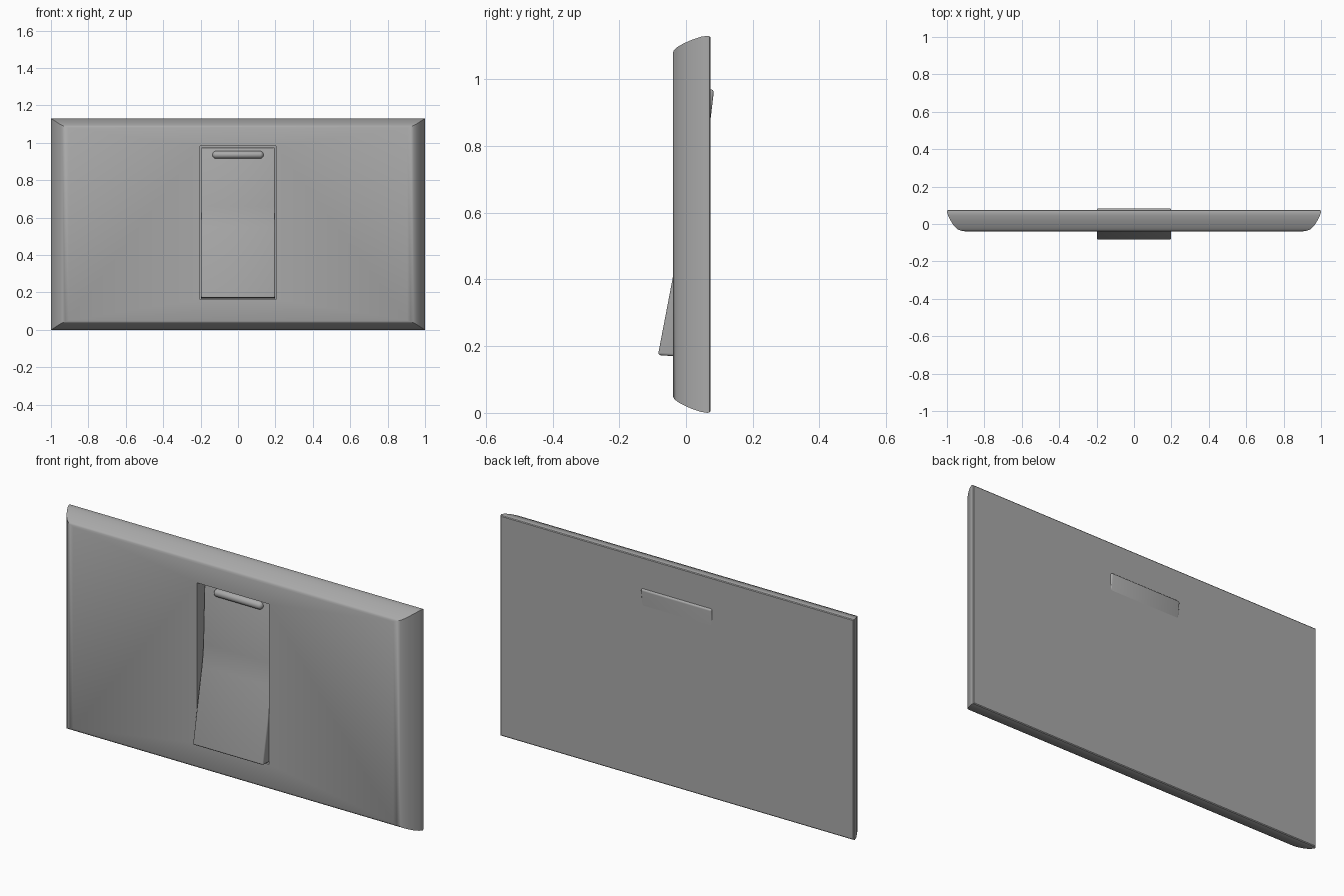
import bpy, bmesh, math
from mathutils import Matrix

if "Cube" in bpy.data.objects:
    bpy.data.objects.remove(bpy.data.objects["Cube"])

MID_Z = 0.565

grey = bpy.data.materials.new("matte grey")
grey.use_nodes = True
colour = (0.4, 0.4, 0.4, 1)
grey.diffuse_color = colour
grey.node_tree.nodes["Principled BSDF"].inputs["Base Color"].default_value = colour


def finish(name, bm):
    """Turn a bmesh into a named grey object."""
    bmesh.ops.recalc_face_normals(bm, faces=bm.faces)
    mesh = bpy.data.meshes.new(name)
    bm.to_mesh(mesh)
    bm.free()
    mesh.materials.append(grey)
    obj = bpy.data.objects.new(name, mesh)
    bpy.context.collection.objects.link(obj)
    return obj


def apply_modifiers(obj):
    select(obj)
    for mod in list(obj.modifiers):
        bpy.ops.object.modifier_apply(modifier=mod.name)


def select(obj):
    bpy.ops.object.select_all(action="DESELECT")
    obj.select_set(True)
    bpy.context.view_layer.objects.active = obj


def smooth(obj):
    select(obj)
    bpy.ops.object.shade_smooth_by_angle(angle=math.radians(30))


def loft_rectangles(name, rings):
    """Stack rectangles (y, half width, half height) from back to front."""
    bm = bmesh.new()
    loops = []
    for y, hx, hz in rings:
        loops.append([bm.verts.new((sx * hx, y, MID_Z + sz * hz))
                      for sx, sz in ((-1, -1), (1, -1), (1, 1), (-1, 1))])
    for a, b in zip(loops, loops[1:]):
        for i in range(4):
            j = (i + 1) % 4
            bm.faces.new((a[i], a[j], b[j], b[i]))
    bm.faces.new(loops[0])
    bm.faces.new(loops[-1])
    return finish(name, bm)


def extrude_profile(name, profile, half_width):
    """Extrude a (y, z) outline across x."""
    bm = bmesh.new()
    face = bm.faces.new([bm.verts.new((-half_width, y, z)) for y, z in profile])
    out = bmesh.ops.extrude_face_region(bm, geom=[face])
    verts = [v for v in out["geom"] if isinstance(v, bmesh.types.BMVert)]
    bmesh.ops.translate(bm, verts=verts, vec=(2 * half_width, 0, 0))
    return finish(name, bm)


# Wall plate with curved, mitred edges
plate = loft_rectangles("wall_plate", [
    (0.074, 0.995, 0.559), (0.071, 0.999, 0.563), (0.064, 1.0, 0.565),
    (0.045, 0.994, 0.562), (0.02, 0.982, 0.554), (-0.005, 0.966, 0.543),
    (-0.02, 0.953, 0.535), (-0.03, 0.94, 0.528), (-0.036, 0.924, 0.522),
    (-0.039, 0.905, 0.515)])

# Pocket that the rocker sits in
cutter = extrude_profile("pocket_cutter", [
    (-0.2, 0.163), (0.068, 0.163), (0.068, 0.982), (-0.2, 0.982)], 0.204)
cutter.hide_render = True
cut = plate.modifiers.new("pocket", "BOOLEAN")
cut.operation = "DIFFERENCE"
cut.solver = "EXACT"
cut.object = cutter
apply_modifiers(plate)
bpy.data.objects.remove(cutter)
smooth(plate)

# Rocker: lower half tilts out, upper half sinks in and pokes out behind
rocker = extrude_profile("rocker", [
    (-0.084, 0.173), (0.045, 0.165), (0.05, 0.68), (0.084, 0.968),
    (0.011, 0.977), (0.0, 0.66), (-0.004, 0.61), (-0.012, 0.55)], 0.199)
bevel = rocker.modifiers.new("soft edges", "BEVEL")
bevel.width = 0.008
bevel.segments = 3
bevel.limit_method = "ANGLE"
bevel.angle_limit = math.radians(30)
apply_modifiers(rocker)
smooth(rocker)

# Rounded grip bar near the top of the rocker
bm = bmesh.new()
bmesh.ops.create_uvsphere(bm, u_segments=20, v_segments=11, radius=0.02,
                          matrix=Matrix.Rotation(math.pi / 2, 4, "Y"))
for v in bm.verts:
    v.co.x += math.copysign(0.117, v.co.x)
bmesh.ops.translate(bm, verts=bm.verts, vec=(0, 0.008, 0.936))
smooth(finish("grip_bar", bm))
